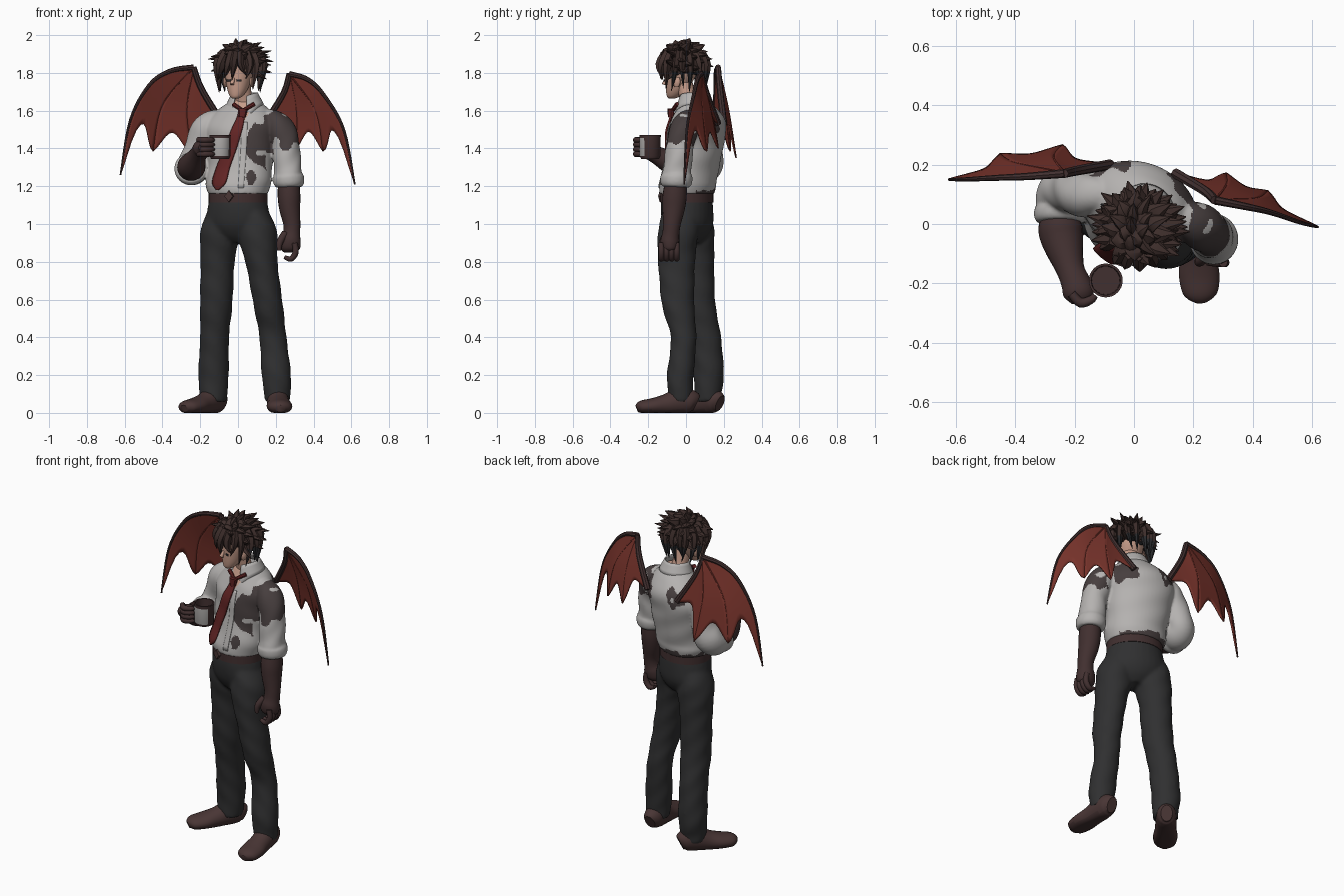
import bpy, bmesh, math, random
from math import sin, cos, pi, radians
from mathutils import Vector, noise
from mathutils.bvhtree import BVHTree

random.seed(7)
if "Cube" in bpy.data.objects:
    bpy.data.objects.remove(bpy.data.objects["Cube"], do_unlink=True)


def material(name, r, g, b):
    m = bpy.data.materials.new(name)
    m.use_nodes = True
    m.diffuse_color = (r, g, b, 1)
    m.node_tree.nodes["Principled BSDF"].inputs["Base Color"].default_value = (r, g, b, 1)
    return m


skin = material("skin", .56, .33, .25)
hair = material("hair_brown", .047, .027, .024)
slate = material("dark_slate", .022, .023, .026)
cloth = material("shirt_grey", .46, .445, .435)
burnt = material("burnt_cloth", .062, .048, .048)
wool = material("trouser_charcoal", .029, .029, .03)
red = material("wing_red", .185, .033, .024)
wine = material("tie_red", .125, .018, .018)
dark = material("dark_brown", .053, .029, .029)
leather = material("shoe_leather", .066, .036, .035)
parts = []


def spline(rows, steps):
    """Smooth interpolation through rows of numbers."""
    out = []
    for i in range(len(rows) - 1):
        a, b, c, d = (rows[max(0, min(len(rows) - 1, i + k))] for k in (-1, 0, 1, 2))
        for s in range(steps):
            t = s / steps
            out.append([q + .5 * t * (r - p + t * (2*p - 5*q + 4*r - e + t * (3*(q - r) + e - p)))
                        for p, q, r, e in zip(a, b, c, d)])
    return out + [list(rows[-1])]


def tube(rows, sides=20, steps=4, turn=None, ref=(1, 0, 0), fold=0):
    """Loft ellipses (x, y, z, ra, rb); level rings if turn is given, else along the path."""
    rows = spline(rows, steps)
    pts = [Vector(r[:3]) for r in rows]
    verts, faces = [], []
    for i, r in enumerate(rows):
        if turn is None:
            t = (pts[min(i + 1, len(pts) - 1)] - pts[max(i - 1, 0)]).normalized()
            u = Vector(ref).cross(t).normalized()
            v = t.cross(u)
        else:
            a = radians(turn)
            u, v = Vector((cos(a), sin(a), 0)), Vector((-sin(a), cos(a), 0))
        for k in range(sides):
            a = 2 * pi * k / sides
            f = 1 + fold * sin(45 * pts[i].z + 2 * sin(a) + 3 * cos(a))
            verts.append(pts[i] + u * max(r[3], .001) * f * cos(a) + v * max(r[4], .001) * f * sin(a))
    for i in range(len(rows) - 1):
        for k in range(sides):
            j = (k + 1) % sides
            faces.append((i*sides + k, i*sides + j, (i+1)*sides + j, (i+1)*sides + k))
    faces += [tuple(range(sides))[::-1], tuple(range(len(verts) - sides, len(verts)))]
    return verts, faces


def grid(fn, nu, nv):
    verts = [fn(i / nu, j / nv) for i in range(nu + 1) for j in range(nv + 1)]
    w = nv + 1
    return verts, [(i*w + j, i*w + j + 1, i*w + w + j + 1, i*w + w + j) for i in range(nu) for j in range(nv)]


def make(name, pieces, mats, paint=None, thick=0, blend=0):
    """Join pieces into one object, optionally fused; paint(centre, normal) picks the material index."""
    verts, faces = [], []
    for vs, fs in pieces:
        n = len(verts)
        verts += vs
        faces += [tuple(i + n for i in f) for f in fs]
    me = bpy.data.meshes.new(name)
    me.from_pydata(verts, [], faces)
    bm = bmesh.new()
    bm.from_mesh(me)
    bmesh.ops.recalc_face_normals(bm, faces=bm.faces)
    bm.to_mesh(me)
    bm.free()
    for m in mats:
        me.materials.append(m)
    ob = bpy.data.objects.new(name, me)
    bpy.context.collection.objects.link(ob)
    if blend:
        ob.modifiers.new("fuse", "REMESH").voxel_size = blend
        soft = ob.modifiers.new("soften", "SMOOTH")
        soft.factor, soft.iterations = .5, 5
        ob.data = bpy.data.meshes.new_from_object(ob.evaluated_get(bpy.context.evaluated_depsgraph_get()))
        ob.modifiers.clear()
    if paint:
        for p in ob.data.polygons:
            p.material_index = paint(p.center, p.normal)
    if thick:
        mod = ob.modifiers.new("thickness", "SOLIDIFY")
        mod.thickness, mod.offset = thick, 0
    parts.append(ob)
    return ob


# Trousers, belt and buckle
hips = tube([(0, .005, 1.15, .15, .13), (0, .005, 1.08, .165, .135), (0, .01, 1, .172, .128),
             (.003, .012, .94, .13, .1), (.008, .01, .9, .06, .06)], 28, turn=-20)
right_leg = tube([(-.07, .03, 1.1, .07, .09), (-.096, .04, 1, .095, .105), (-.1, .048, .9, .101, .103),
                  (-.108, .055, .8, .09, .094), (-.115, .068, .58, .086, .088), (-.124, .1, .4, .077, .086),
                  (-.13, .12, .2, .081, .081), (-.13, .115, .1, .073, .071), (-.13, .115, .06, .071, .069)],
                 24, 8, 0, fold=.022)
left_leg = tube([(.07, -.02, 1.1, .07, .09), (.1, -.035, 1, .096, .108), (.108, -.045, .9, .102, .105),
                 (.124, -.05, .8, .085, .098), (.16, -.042, .57, .078, .086), (.185, -.013, .4, .072, .068),
                 (.203, -.03, .2, .078, .071), (.208, -.03, .1, .069, .065), (.208, -.03, .06, .067, .063)],
                24, 8, 0, fold=.022)
make("trousers", [hips, right_leg, left_leg], [wool], blend=.01)
make("belt", [tube([(0, .005, 1.115, .158, .137), (0, .005, 1.175, .158, .137)], 28, 1, -20)], [dark])
make("belt_buckle", [tube([(-.045, -.125, 1.147, .03, .024), (-.05, -.14, 1.147, .03, .024)], 4, 1)], [leather])


# Shoes
def shoe(name, heel, toe):
    heel, toe = Vector(heel), Vector(toe)
    profile = [(0, .05, .032, .045), (.08, .06, .052, .06), (.25, .065, .058, .072), (.5, .046, .06, .055),
               (.72, .036, .068, .043), (.92, .03, .057, .035), (1, .022, .024, .02)]
    vs, fs = tube([(*heel.lerp(toe, t), z, w, h) for t, z, w, h in profile], 20, 5, ref=(0, 0, 1))
    for v in vs:
        v.z = max(v.z, 0)
    make(name, [(vs, fs)], [leather, dark], lambda c, n: int(c.z < .016))


shoe("left_shoe", (.205, .055), (.225, -.26))
shoe("right_shoe", (-.085, .18), (-.285, -.075))


# Shirt with rolled sleeves, scorched patches and an open neck
def shirt_paint(c, n):
    if c.y < .04 and c.z > 1.55 and abs(c.x - .035) < (c.z - 1.55) * .65:
        return 2
    rough = .075 * noise.noise(c * 17)
    spots = [((.25, -.06, 1.51), .115), ((.12, -.1, 1.44), .08), ((.13, -.11, 1.36), .045), ((.07, -.12, 1.26), .018),
             ((.17, .13, 1.53), .06), ((-.09, .2, 1.54), .04)]
    hit = any((c - Vector(p)).length + rough < r for p, r in spots)
    hem = c.z < 1.183 + rough * .4 and c.y > .05 and c.x > -.2
    return int(hit or hem)


body = tube([(0, .005, 1.16, .162, .141), (0, .01, 1.2, .173, .148), (.005, .015, 1.24, .175, .145),
             (.01, .035, 1.32, .178, .141), (.01, .05, 1.42, .192, .143), (.015, .06, 1.5, .2, .147),
             (.02, .065, 1.555, .185, .133), (.03, .06, 1.605, .14, .105), (.035, .05, 1.64, .092, .082),
             (.04, .04, 1.66, .065, .063)], 48, 6, -20, fold=.012)
left_sleeve = tube([(.08, .04, 1.555, .05, .05), (.16, .02, 1.545, .06, .065), (.21, 0, 1.52, .073, .073),
                    (.24, -.02, 1.47, .075, .075), (.256, -.035, 1.39, .073, .073), (.262, -.045, 1.3, .075, .073),
                    (.266, -.05, 1.25, .078, .076), (.27, -.054, 1.2, .07, .068)], 32, 6, ref=(-.6, 0, -.8), fold=.03)
right_sleeve = tube([(-.04, .09, 1.555, .05, .05), (-.12, .1, 1.54, .062, .067), (-.165, .1, 1.51, .074, .074),
                     (-.19, .105, 1.46, .076, .076), (-.215, .115, 1.38, .076, .076), (-.236, .113, 1.315, .084, .084),
                     (-.246, .075, 1.285, .084, .084), (-.248, .02, 1.295, .072, .072)], 32, 6, ref=(.6, 0, -.8), fold=.03)
cuffs = [tube([(.266, -.05, 1.265, .074, .072), (.267, -.05, 1.25, .085, .082), (.27, -.053, 1.215, .083, .081),
               (.271, -.054, 1.195, .07, .068)], 32),
         tube([(-.247, .06, 1.287, .075, .075), (-.248, .045, 1.29, .087, .088), (-.248, .02, 1.295, .085, .087),
               (-.248, .005, 1.298, .074, .076)], 32)]
shirt = make("shirt", [body, left_sleeve, right_sleeve] + cuffs, [cloth, burnt, skin], shirt_paint, blend=.007)


def collar(u, v):
    a, end = radians(-82 + 304 * u), abs(2 * u - 1) ** 5
    r = .066 + .032 * v
    return Vector((.035 + r * cos(a), .035 + r * sin(a), 1.695 - .06 * v - end * (.02 + .06 * v)))


make("shirt_collar", [grid(collar, 32, 4)], [cloth], thick=.008)

# Tie and button strip, laid on the chest
chest = BVHTree.FromPolygons([v.co for v in shirt.data.vertices], [p.vertices[:] for p in shirt.data.polygons])


def ribbon(path, lift):
    rows = spline(path, 6)

    def point(u, v):
        x, z, w = rows[round(u * (len(rows) - 1))]
        x += (v - .5) * w
        hit = chest.ray_cast(Vector((x, -1, z)), Vector((0, 1, 0)))[0]
        return Vector((x, (hit.y if hit else -.1) - lift, z))
    return grid(point, len(rows) - 1, 4)


make("button_strip", [ribbon([(.035, 1.54, .03), (.03, 1.4, .03), (.015, 1.19, .03)], .003)], [cloth], thick=.005)
tie = ribbon([(.022, 1.59, .04), (.014, 1.56, .04), (-.006, 1.5, .056), (-.04, 1.4, .064), (-.078, 1.3, .068),
              (-.1, 1.22, .068), (-.108, 1.18, .01)], .012)
make("tie", [tie], [wine], thick=.01)
knot = tube([(.022, -.08, 1.565, .016, .018), (.025, -.078, 1.61, .02, .027)], 8, 2)
bands = [tube([(.025, -.072, 1.6, .01, .01), (x, y, 1.635, .012, .012)], 8, 2) for x, y in ((-.025, -.047), (.085, -.042))]
make("tie_knot", [knot] + bands, [wine])

# Forearms and hands
left_arm = tube([(.268, -.052, 1.24, .055, .055), (.27, -.06, 1.15, .064, .06), (.274, -.066, 1.08, .059, .055),
                 (.285, -.075, 1, .047, .045), (.284, -.08, .95, .045, .045), (.278, -.085, .91, .05, .054),
                 (.275, -.085, .87, .042, .052), (.275, -.085, .85, .02, .03)])
left_fingers = [tube([(.3, y, .9, .015, .015), (.305, y, .85, .016, .016), (.28, y, .815, .015, .015),
                      (.245, y, .825, .01, .01)], 10, ref=(0, 1, 0)) for y in (-.13, -.103, -.076, -.049)]
left_thumb = tube([(.25, -.1, .95, .02, .02), (.222, -.125, .905, .018, .018), (.218, -.13, .86, .011, .011)], 10)
make("left_forearm_and_hand", [left_arm, left_thumb] + left_fingers, [dark])
right_arm = tube([(-.248, .03, 1.295, .06, .06), (-.248, -.01, 1.3, .072, .074), (-.24, -.06, 1.315, .068, .07),
                  (-.215, -.15, 1.362, .048, .048), (-.195, -.2, 1.39, .045, .05), (-.185, -.235, 1.405, .042, .052),
                  (-.18, -.265, 1.405, .02, .03)])
right_fingers = [tube([(-.21, -.235, z, .015, .015), (-.18, -.265, z, .016, .016), (-.145, -.255, z, .014, .014),
                       (-.13, -.24, z, .01, .01)], 10, ref=(0, 0, 1)) for z in (1.37, 1.395, 1.42, 1.445)]
make("right_forearm_and_hand", [right_arm] + right_fingers, [dark])

# Mug with a pale front panel
mug = tube([(-.095, -.19, z, r, r) for z, r in
            ((1.345, .048), (1.36, .055), (1.455, .056), (1.472, .057), (1.472, .049), (1.38, .047))], 32, 1, 0)
make("mug", [mug], [dark, cloth], lambda c, n: int(1.36 < c.z < 1.46 and n.y < -.6 and c.y < -.22))

# Neck and head
make("neck", [tube([(.04, .03, 1.6, .052, .05), (.03, .01, 1.67, .045, .045), (.02, -.01, 1.75, .045, .045)], 20, 3, 0)], [skin])
face = tube([(-.014, -.075, 1.664, .015, .015), (-.01, -.067, 1.675, .032, .034), (-.004, -.052, 1.705, .05, .055),
             (.002, -.038, 1.75, .064, .072), (.008, -.026, 1.8, .074, .086), (.012, -.02, 1.86, .074, .088),
             (.012, -.02, 1.92, .04, .045)], 28, 4, -20)
nose = tube([(-.024, -.1, 1.775, .007, .007), (-.031, -.115, 1.745, .011, .012), (-.029, -.108, 1.736, .009, .006)], 10, 3, -20)
ears = [tube([(x, y, 1.725, .008, .012), (x, y, 1.75, .014, .022), (x, y, 1.775, .01, .018)], 10, 3, -20)
        for x, y in ((-.066, -.002), (.074, -.05))]
make("head", [face, nose] + ears, [skin])
make("eyes", [tube([(x, y, 1.755, .014, .004), (x, y, 1.764, .016, .004)], 10, 1, -20)
              for x, y in ((-.05, -.092), (.004, -.112))], [slate])

# Hair: a cap, large swept spikes over the crown and hanging locks around the brow and nape
mid = Vector((.012, -.015, 1.85))
size = Vector((.098, .1, .095))
facing = Vector((-.34, -.94, 0))


def on_cap(d, k):
    return mid + Vector((d.x * size.x, d.y * size.y, d.z * size.z)) * k


def lock(points, width, ref):
    return tube([(*p, width * w, width * w * .6) for p, w in zip(points, (1, .85, .05))], 6, 4, ref=ref)


locks = [tube([(*on_cap(Vector((0, 0, sin(a))), 1), .094 * cos(a), .098 * cos(a)) for a in
               (-.45, -.1, .25, .6, 1, 1.3, 1.55)], 24, 3, -20)]
for i in range(62):
    z = 1 - 1.5 * (i + .5) / 62
    d = Vector((math.sqrt(1 - z * z) * cos(i * 2.4), math.sqrt(1 - z * z) * sin(i * 2.4), z))
    if d.dot(facing) > .45 and z < .3:
        continue
    reach = random.uniform(1.25, 1.58) - .12 * max(0, d.dot(facing))
    sweep = Vector((.035 * d.x + .012 * z, .01 * d.y + .01 * z, random.uniform(-.035, .01) * (1 - abs(z))))
    locks.append(lock([on_cap(d, .75), on_cap(d, 1.07) - sweep * .2, on_cap(d, reach) + sweep],
                      .038, (.31, .17, .93) if abs(z) < .7 else (.9, .1, .2)))
for k in range(17):
    a = 2 * pi * (k + random.uniform(-.2, .2)) / 17
    d = Vector((cos(a), sin(a), 0))
    front = d.dot(facing) > .55
    tip = (1.765 if front else 1.715) + random.uniform(-.018, .025)
    lean = Vector((-d.y, d.x)) * random.uniform(-.03, .03)
    locks.append(lock([on_cap(d, .8) + Vector((0, 0, .05)), on_cap(d, 1.17) - Vector((0, 0, .01)),
                       Vector((*(on_cap(d, 1.2 if front else 1.12).xy + lean), tip))], .036, (-d.y, d.x, 0)))
make("hair", locks, [hair, slate], lambda c, n: int(c.z < 1.8 and (c - mid).dot(facing) < .02))


# Wings: every finger starts at the peak; scalloped skin stretches between neighbours
def wing(side, peak, lead, fingers, root):
    curves = [spline([peak] + c, 24 // len(c)) for c in [lead] + fingers + [root]]

    def sector(a, b):
        def point(u, v):
            s = u * (1 - .26 * sin(pi * v)) * 24
            i = min(int(s), 23)
            ends = [Vector(c[i]).lerp(Vector(c[i + 1]), s - i) for c in (a, b)]
            return ends[0].lerp(ends[1], v)
        return grid(point, 16, 10)
    make(side + "_wing_membrane", [sector(a, b) for a, b in zip(curves, curves[1:])], [red], thick=.008)
    bones = []
    for k, c in enumerate(curves):
        big = .015 if k in (0, len(curves) - 1) else .007
        grow = .2 if k == len(curves) - 1 else -.7
        mesh = tube([(*p, *[big * (1 + grow * i / 24)] * 2) for i, p in enumerate(c)], 8, 1, ref=(0, 1, 0))
        bones.append(mesh)
    make(side + "_wing_bones", bones[::len(bones) - 1], [dark])
    make(side + "_wing_fingers", bones[1:-1], [red])


wing("right", (-.235, .17, 1.83), [(-.36, .16, 1.81), (-.47, .155, 1.735), (-.57, .15, 1.55), (-.622, .15, 1.26)],
     [[(-.4, .205, 1.63), (-.45, .235, 1.385)], [(-.27, .225, 1.6), (-.24, .265, 1.35)]],
     [(-.19, .18, 1.71), (-.08, .2, 1.53)])
wing("left", (.272, .08, 1.795), [(.37, .06, 1.765), (.457, .04, 1.68), (.56, .005, 1.5), (.618, -.01, 1.21)],
     [[(.41, .085, 1.6), (.45, .11, 1.385)], [(.31, .13, 1.6), (.31, .17, 1.4)]],
     [(.24, .11, 1.69), (.14, .17, 1.53)])

# Smooth shading with crisp edges
bpy.ops.object.select_all(action="DESELECT")
for ob in parts:
    ob.select_set(True)
bpy.context.view_layer.objects.active = parts[0]
bpy.ops.object.shade_smooth_by_angle(angle=radians(40))
